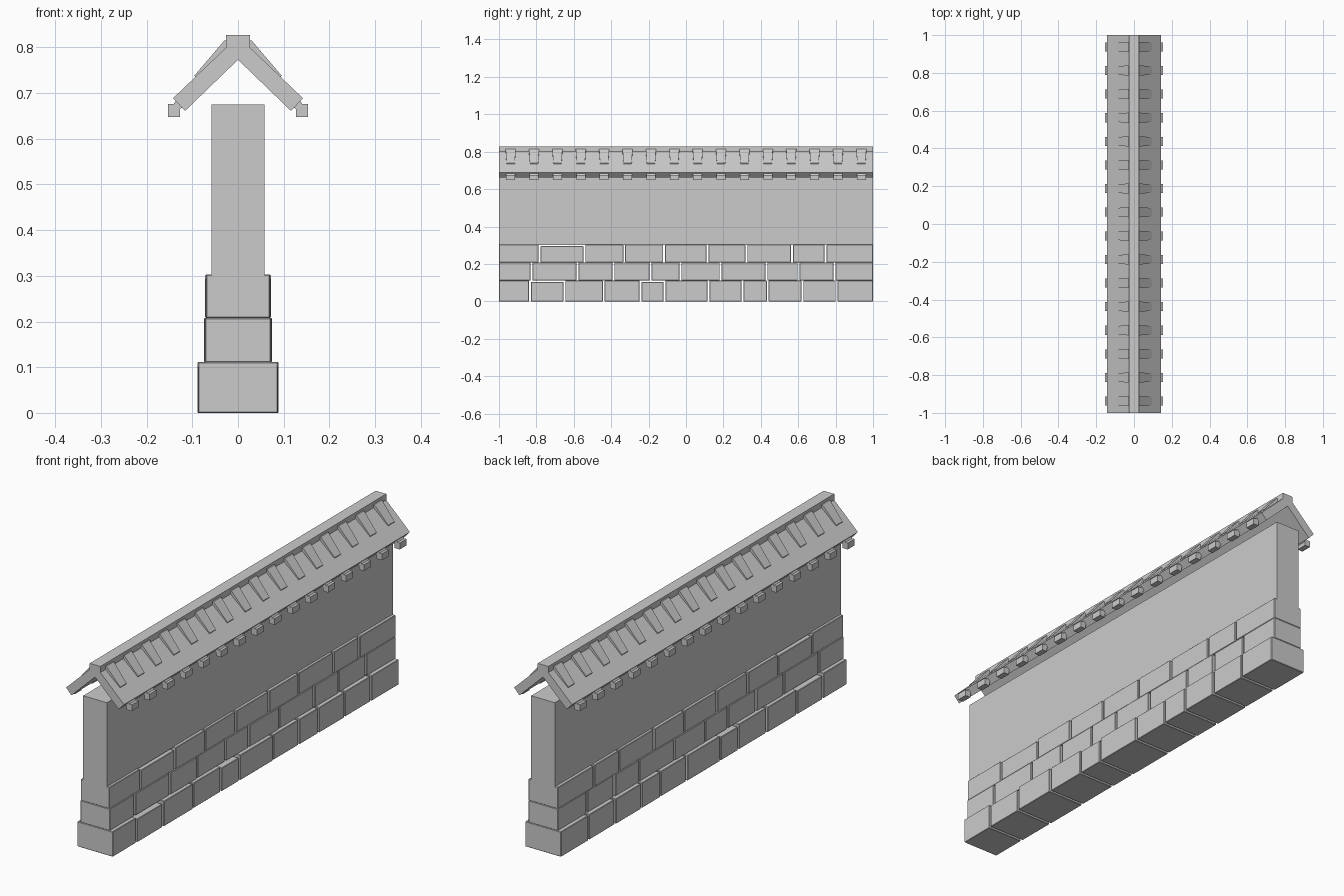
import bpy, bmesh

if "Cube" in bpy.data.objects:
    bpy.data.objects.remove(bpy.data.objects["Cube"])


def finish(bm, name):
    bmesh.ops.recalc_face_normals(bm, faces=bm.faces)
    me = bpy.data.meshes.new(name)
    bm.to_mesh(me)
    bm.free()
    ob = bpy.data.objects.new(name, me)
    bpy.context.collection.objects.link(ob)
    return ob


def box(bm, hx, y0, y1, z0, z1):
    vs = bmesh.ops.create_cube(bm, size=1)["verts"]
    for v in vs:
        v.co = (v.co.x * 2 * hx, (y0 + y1) / 2 + v.co.y * (y1 - y0),
                (z0 + z1) / 2 + v.co.z * (z1 - z0))


def prism(bm, pts, y0, y1, side=1):
    """Extrude an xz profile along y; side=-1 mirrors it in x."""
    a = [bm.verts.new((side * x, y0, z)) for x, z in pts]
    b = [bm.verts.new((side * x, y1, z)) for x, z in pts]
    n = len(pts)
    bm.faces.new(a)
    bm.faces.new(b[::-1])
    for i in range(n):
        j = (i + 1) % n
        bm.faces.new((a[i], b[i], b[j], a[j]))


# plaster wall
bm = bmesh.new()
box(bm, 0.058, -1, 1, 0.30, 0.675)
finish(bm, "wall")

# stone courses: half depth, z range, joint positions along y
GAP = 0.005
courses = [
    ("lower_stones", 0.087, 0.0, 0.111,
     [-1, -.834, -.65, -.44, -.243, -.115, .12, .302, .437, .622, .805, 1], {1, 4}, {}),
    ("middle_stones", 0.072, 0.111, 0.208,
     [-1, -.826, -.58, -.388, -.19, -.03, .185, .43, .602, .794, 1], set(), {8: 0.070}),
    ("upper_stones", 0.070, 0.208, 0.303,
     [-1, -.783, -.543, -.33, -.117, .115, .323, .567, .746, 1], {1}, {}),
]
for name, hx, z0, z1, joints, short, depth in courses:
    bm = bmesh.new()
    for i, (a, b) in enumerate(zip(joints, joints[1:])):
        y0 = a if a == -1 else a + GAP
        y1 = b if b == 1 else b - GAP
        box(bm, depth.get(i, hx + 0.001 * (i % 3)), y0, y1, z0,
            z1 - (0.008 if i in short else 0))
    ob = finish(bm, name)
    bev = ob.modifiers.new("worn_edges", "BEVEL")
    bev.width = 0.002
    bev.segments = 1

# sloping roof slabs
for side, label in ((1, "right"), (-1, "left")):
    bm = bmesh.new()
    prism(bm, [(0, .773), (.116, .661), (.142, .689), (.026, .80), (0, .80)], -1, 1, side)
    finish(bm, "roof_slab_" + label)

# ridge beam
bm = bmesh.new()
box(bm, 0.026, -1, 1, 0.798, 0.827)
finish(bm, "ridge_beam")

# roof ribs (tapered wedges) and rafter ends below the eaves
ribs, rafters = bmesh.new(), bmesh.new()
eave = [(.127, .648), (.153, .648), (.153, .676), (.141, .676),
        (.135, .685), (.117, .672), (.127, .665)]
for i in range(16):
    y = -0.9375 + 0.125 * i
    for s in (1, -1):
        t, w = 0.027, 0.022
        p = [ribs.verts.new((s * x, y + dy, z)) for x, dy, z in (
            (.020, -t, .817), (.020, t, .817), (.030, -t, .815), (.030, t, .815),
            (.020, -t, .798), (.020, t, .798), (.095, -w, .739), (.095, w, .739),
            (.093, -w, .732), (.093, w, .732))]
        for f in ((0, 1, 3, 2), (2, 3, 7, 6), (6, 7, 9, 8), (8, 9, 5, 4),
                  (4, 5, 1, 0), (0, 2, 6, 8, 4), (1, 5, 9, 7, 3)):
            ribs.faces.new([p[k] for k in f])
        prism(rafters, eave, y - 0.024, y + 0.024, s)
finish(ribs, "roof_ribs")
finish(rafters, "rafter_ends")
